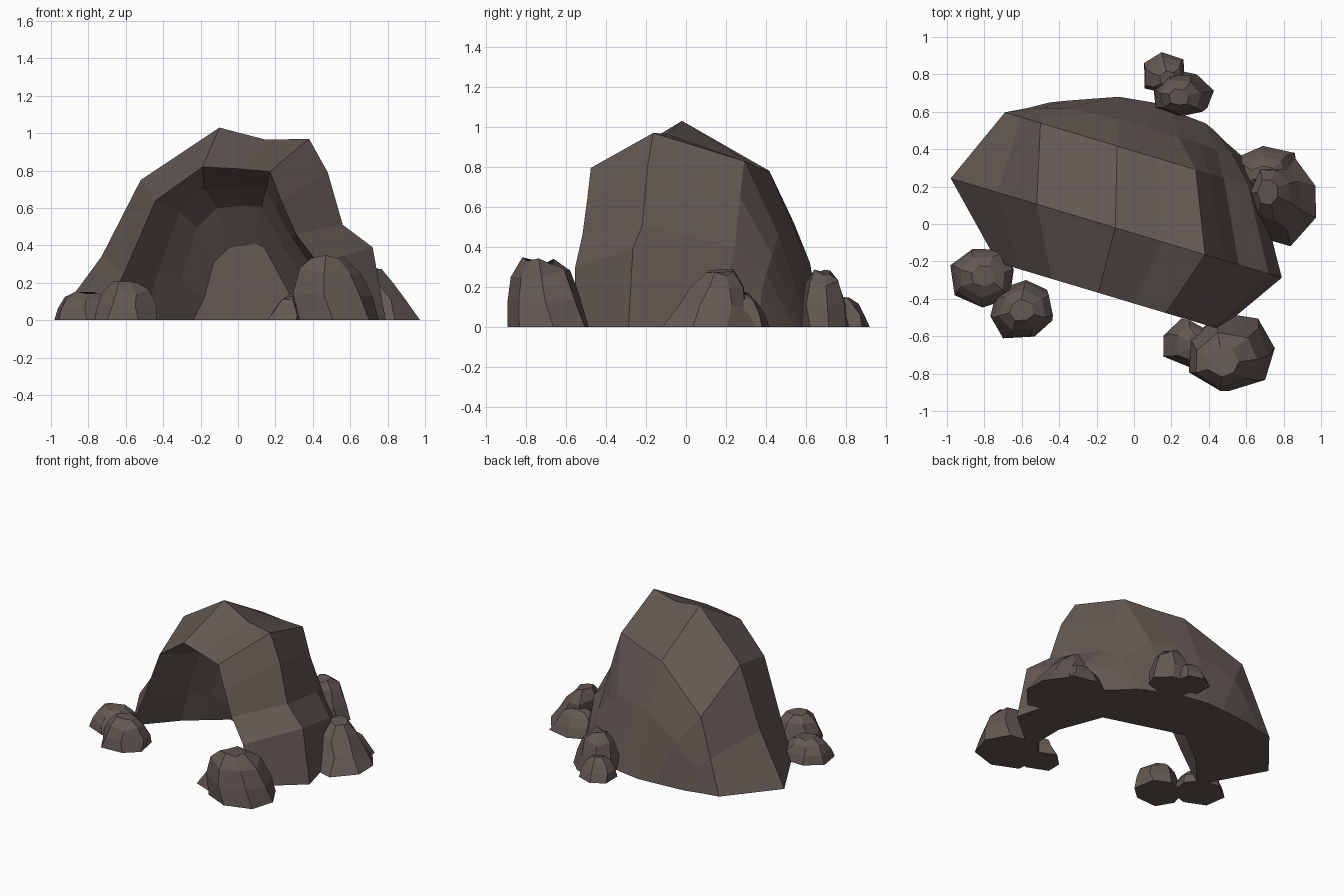
import bpy, bmesh, math, random

if "Cube" in bpy.data.objects:
    bpy.data.objects.remove(bpy.data.objects["Cube"])

random.seed(4)
rock = bpy.data.materials.new("brown_rock")
rock.diffuse_color = (0.125, 0.1, 0.087, 1)
rock.use_nodes = True
rock.node_tree.nodes["Principled BSDF"].inputs["Base Color"].default_value = rock.diffuse_color

SKEW = -0.3  # the whole cave is turned slightly: y = offset + SKEW * x


def finish(bm, name):
    bmesh.ops.recalc_face_normals(bm, faces=bm.faces[:])
    me = bpy.data.meshes.new(name)
    bm.to_mesh(me)
    bm.free()
    me.materials.append(rock)
    ob = bpy.data.objects.new(name, me)
    bpy.context.collection.objects.link(ob)
    return ob


def ring(offset, profile, y_max=1.0):
    return [(x, min(offset + SKEW * x, y_max), z) for x, z in profile]


# Arch profiles (x, z), each running from left foot to right foot
outer_ridge = ring(-0.05, [(-.98, 0), (-.73, .34), (-.52, .75), (-.1, 1.03), (.15, .965),
                           (.38, .97), (.48, .79), (.56, .51), (.72, .39), (.79, 0)])
mouth = ring(-0.425, [(-.73, 0), (-.61, .25), (-.44, .64), (-.19, .82), (0, .81),
                      (.17, .795), (.23, .64), (.31, .46), (.43, .3), (.46, 0)])
ceiling = ring(-0.1, [(-.5, 0), (-.43, .25), (-.31, .58), (-.18, .7), (0, .71),
                      (.15, .7), (.2, .6), (.28, .45), (.42, .25), (.46, 0)])
inner_end = ring(0.18, [(-.24, 0), (-.18, .12), (-.13, .31), (-.05, .385), (.03, .4),
                        (.1, .41), (.14, .39), (.2, .28), (.27, .15), (.34, 0)])
back_shoulder = ring(0.39, [(-.69, 0), (-.6, .25), (-.5, .52), (-.09, .78), (.12, .8),
                            (.33, .83), (.4, .65), (.48, .4), (.61, .26), (.67, 0)])
back_slope = ring(0.535, [(-.57, 0), (-.5, .16), (-.36, .32), (-.08, .45), (.06, .46),
                          (.24, .46), (.35, .36), (.44, .27), (.52, .18), (.58, 0)], 0.62)
back_foot = [(x, y, 0) for x, y in [(-.45, .65), (-.35, .66), (-.22, .67), (-.08, .68), (.1, .65),
                                    (.2, .61), (.3, .57), (.38, .54), (.43, .5), (.5, .43)]]
# Domed interior between ceiling and rear wall
dome = [((a[0] + b[0]) / 2, (a[1] + b[1]) / 2, a[2] * .68 + b[2] * .32)
        for a, b in zip(ceiling, inner_end)]

# Cave shell
bm = bmesh.new()
rings = [[bm.verts.new(p) for p in r] for r in
         (inner_end, dome, ceiling, mouth, outer_ridge, back_shoulder, back_slope, back_foot)]
for r, s in zip(rings, rings[1:]):
    for i in range(len(r) - 1):
        bm.faces.new((r[i], r[i + 1], s[i + 1], s[i]))
bm.faces.new(rings[0])
bm.faces.new([r[0] for r in rings] + rings[-1][1:] + [r[-1] for r in rings[-2::-1]])
finish(bm, "cave_shell")


# Boulders: faceted stacks of jittered rings; the lean shifts the crown
def boulder(name, x, y, rx, ry, h, lean=(0, 0), sides=7, taper=1.0):
    bm = bmesh.new()
    turn = random.uniform(0, 0.7)
    wob = [random.uniform(.92, 1.1) for _ in range(sides)]
    rows = []
    for z, r in ((0, 1), (.4, .9 * taper), (.78, .7 * taper), (1, .36 * taper)):
        row = []
        for i in range(sides):
            a = turn + math.tau * (i + random.uniform(-.12, .12)) / sides
            k = r * wob[i] * random.uniform(.94, 1.04)
            zz = z * h * (random.uniform(.84, 1.0) if z else 0)
            row.append(bm.verts.new((x + lean[0] * z + rx * k * math.cos(a),
                                     y + lean[1] * z + ry * k * math.sin(a), zz)))
        rows.append(row)
    for r, s in zip(rows, rows[1:]):
        for i in range(sides):
            j = (i + 1) % sides
            bm.faces.new((r[i], r[j], s[j], s[i]))
    bm.faces.new(rows[0])
    bm.faces.new(rows[-1])
    finish(bm, name)


boulder("left_boulder", -.81, -.275, .19, .165, .16)
boulder("left_front_boulder", -.6, -.465, .185, .165, .21)
boulder("right_front_boulder", .54, -.69, .24, .22, .37, (-.06, -.05))
boulder("right_front_stone", .28, -.64, .14, .13, .15, (.05, 0), 6)
boulder("right_boulder", .81, .13, .185, .24, .29, (-.09, .04), 7, .82)
boulder("right_back_stone", .71, .31, .17, .12, .18, (-.02, -.04), 6)
boulder("back_boulder", .26, .7, .16, .135, .3, (-.02, -.02))
boulder("back_stone", .16, .81, .13, .12, .15, (.02, -.03), 6)
